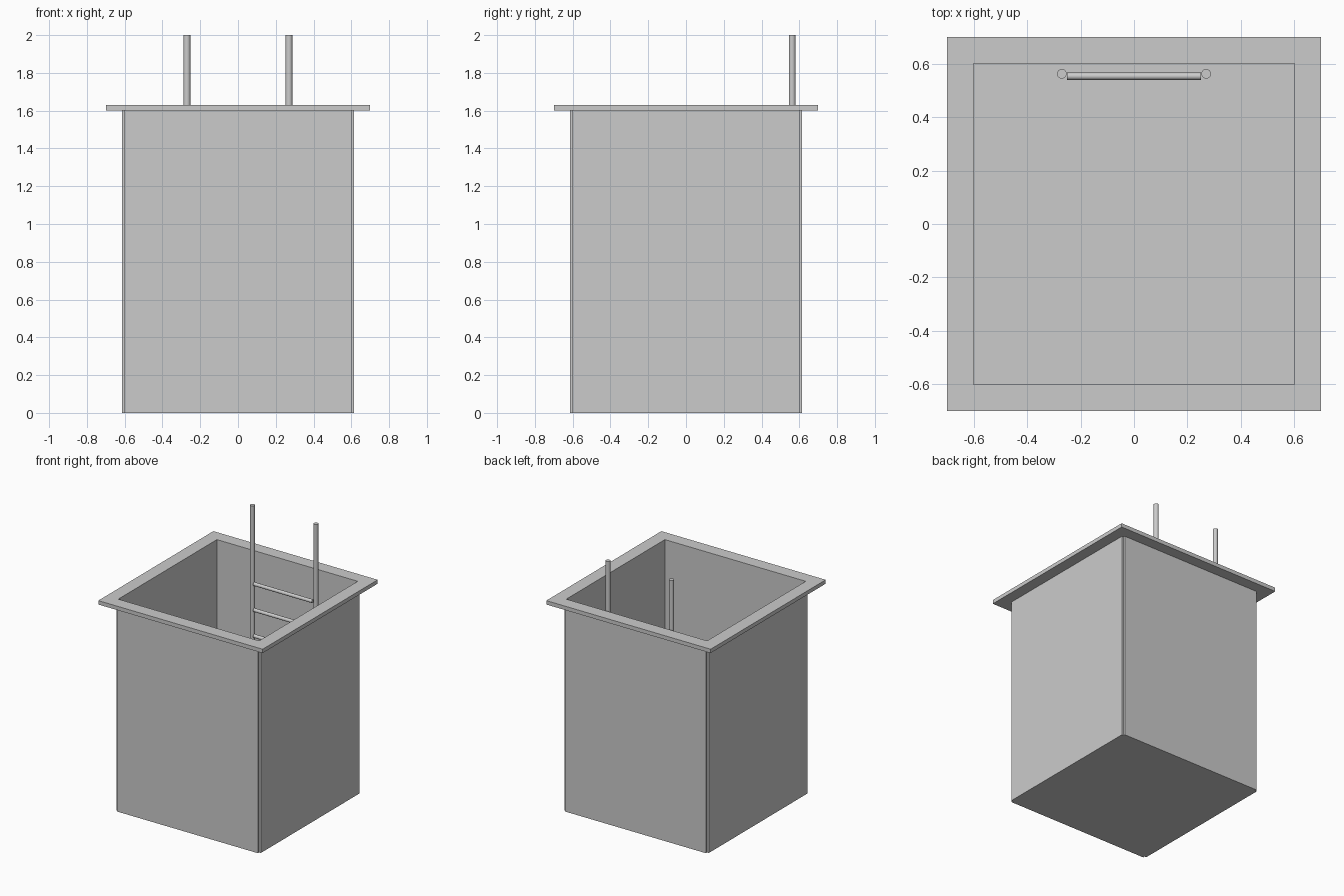
import bpy

cube = bpy.data.objects.get("Cube")
if cube:
    bpy.data.objects.remove(cube, do_unlink=True)

GREY = (0.6, 0.6, 0.6, 1.0)
grey = bpy.data.materials.new("plain grey")
grey.use_nodes = True
grey.diffuse_color = GREY
grey.node_tree.nodes["Principled BSDF"].inputs["Base Color"].default_value = GREY

INNER = 0.6      # half width of the pit
WALL = 0.015     # panel thickness
HEIGHT = 1.6     # top of the walls
RIM_W, RIM_H = 0.1, 0.03


def box(name, low, high):
    """Axis-aligned box between two corners."""
    centre = [(a + b) / 2 for a, b in zip(low, high)]
    bpy.ops.mesh.primitive_cube_add(size=1, location=centre)
    obj = bpy.context.object
    obj.name = name
    obj.scale = [b - a for a, b in zip(low, high)]
    bpy.ops.object.transform_apply(location=False, rotation=False, scale=True)
    obj.data.materials.append(grey)


def rod(name, radius, length, centre, rotation=(0, 0, 0)):
    """Smooth round bar."""
    bpy.ops.mesh.primitive_cylinder_add(vertices=24, radius=radius, depth=length,
                                        location=centre, rotation=rotation)
    obj = bpy.context.object
    obj.name = name
    obj.data.materials.append(grey)
    bpy.ops.object.shade_smooth_by_angle()


# Floor slab between the walls
box("floor", (-INNER, -INNER, 0), (INNER, INNER, WALL))

# Wall panels and rim strips; panels stop short of the corners, leaving notches
outer = INNER + WALL
edge = INNER + RIM_W
top = HEIGHT + RIM_H
for side, s in (("left", 1), ("right", -1)):
    x0, x1 = sorted((s * INNER, s * outer))
    box(side + "_wall", (x0, -INNER, 0), (x1, INNER, HEIGHT))
    x0, x1 = sorted((s * INNER, s * edge))
    box(side + "_rim", (x0, -INNER, HEIGHT), (x1, INNER, top))
for side, s in (("back", 1), ("front", -1)):
    y0, y1 = sorted((s * INNER, s * outer))
    box(side + "_wall", (-INNER, y0, 0), (INNER, y1, HEIGHT))
    y0, y1 = sorted((s * INNER, s * edge))
    box(side + "_rim", (-edge, y0, HEIGHT), (edge, y1, top))

# Ladder on the back wall
for side, s in (("left", 1), ("right", -1)):
    rod(side + "_ladder_rail", 0.018, 2.0, (s * 0.27, 0.562, 1.0))
for i in range(7):
    rod(f"ladder_rung_{i + 1}", 0.0135, 0.5, (0, 0.553, 0.2 * (i + 1)), (0, 1.5708, 0))
